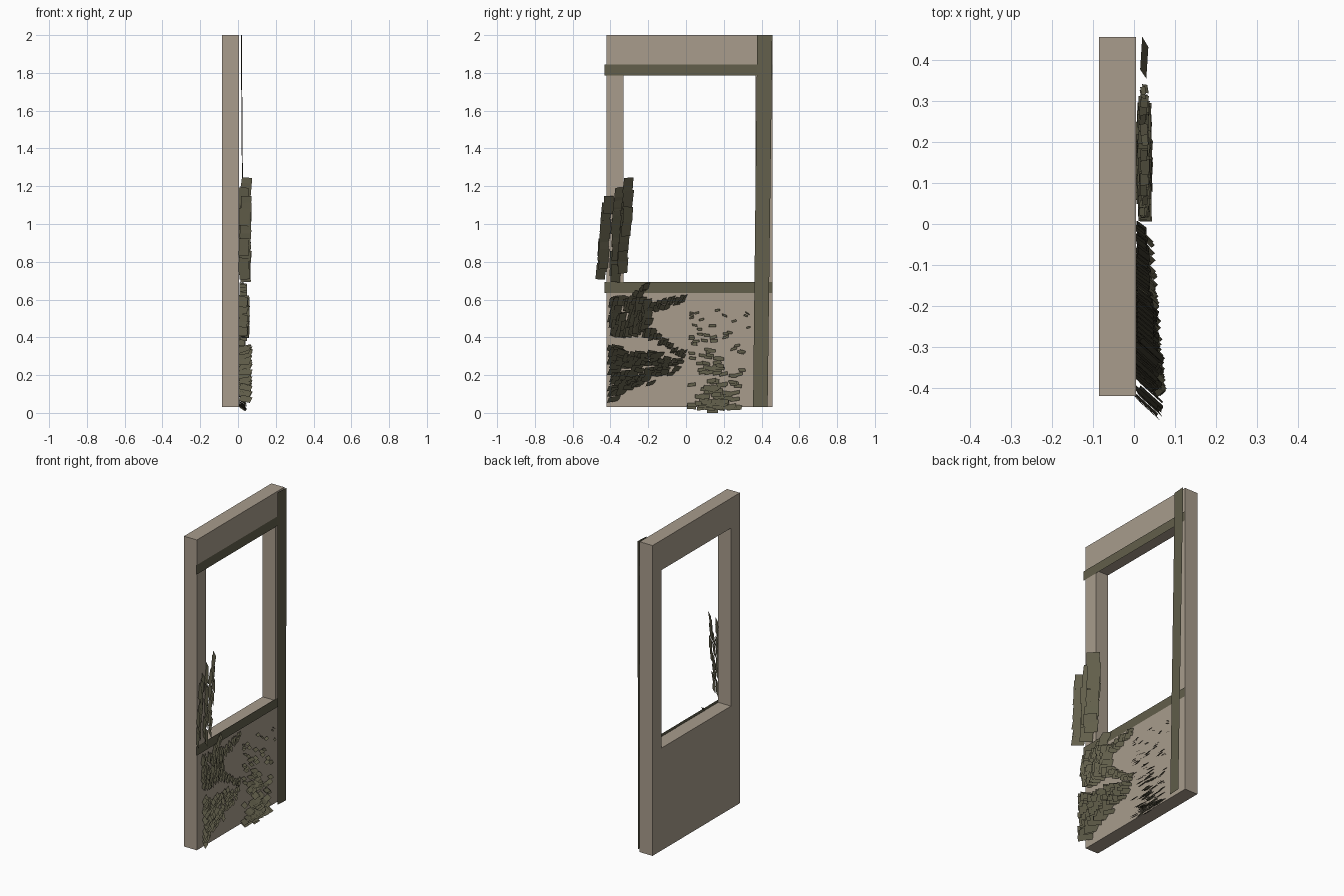
import bpy, bmesh, math, random
from mathutils import Vector

if "Cube" in bpy.data.objects:
    bpy.data.objects.remove(bpy.data.objects["Cube"])

rng = random.Random(7)


def material(name, rgb):
    m = bpy.data.materials.new(name)
    m.diffuse_color = (*rgb, 1)
    m.use_nodes = True
    m.node_tree.nodes["Principled BSDF"].inputs["Base Color"].default_value = m.diffuse_color
    return m


STONE = material("warm_plaster", (0.392, 0.333, 0.262))
MOSS = material("olive_leaf", (0.122, 0.114, 0.070))


def finish(name, bm, mat):
    me = bpy.data.meshes.new(name)
    bm.to_mesh(me)
    bm.free()
    me.materials.append(mat)
    ob = bpy.data.objects.new(name, me)
    bpy.context.collection.objects.link(ob)
    return ob


def quad(bm, pts):
    bm.faces.new([bm.verts.new(p) for p in pts])


def card(bm, c, a, b):
    """Flat leaf card centred at c with edge vectors a and b."""
    c, a, b = Vector(c), Vector(a) / 2, Vector(b) / 2
    quad(bm, [c - a - b, c + a - b, c + a + b, c - a + b])


def jit(s):
    return rng.uniform(-s, s)


# Wall panel with a window opening
bm = bmesh.new()


def ring(x, y0, y1, z0, z1):
    return [bm.verts.new((x, y, z)) for y, z in ((y0, z0), (y1, z0), (y1, z1), (y0, z1))]


outer, inner = (-0.42, 0.457, 0.03, 2.0), (-0.33, 0.367, 0.68, 1.81)
loops = [ring(0.005, *outer), ring(0.005, *inner), ring(-0.085, *inner), ring(-0.085, *outer)]
for k in range(4):
    p, q = loops[k], loops[(k + 1) % 4]
    for i in range(4):
        j = (i + 1) % 4
        bm.faces.new((p[i], p[j], q[j], q[i]))
bmesh.ops.recalc_face_normals(bm, faces=bm.faces)
finish("wall_panel", bm, STONE)

# Ivy strips: two across, one leaning upright
for name, z0, z1 in (("lower_ivy_strip", 0.635, 0.693), ("upper_ivy_strip", 1.785, 1.845)):
    bm = bmesh.new()
    quad(bm, [(0.01, -0.432, z0), (0.01, 0.457, z0), (0.01, 0.457, z1), (0.01, -0.432, z1)])
    finish(name, bm, MOSS)
bm = bmesh.new()
quad(bm, [(0.030, 0.355, 0.03), (0.035, 0.432, 0.03), (0.020, 0.457, 2.0), (0.015, 0.377, 2.0)])
finish("upright_ivy_strip", bm, MOSS)

# Large leaf cards on the left jamb, in three columns
bm = bmesh.new()
for y, z0, z1 in ((-0.43, 0.75, 1.10), (-0.365, 0.74, 1.14), (-0.318, 0.78, 1.205)):
    n = 12
    for i in range(n):
        z = z0 + (z1 - z0) * i / (n - 1)
        card(bm, (0.036 + jit(0.009), y + 0.03 * (i / n - 0.5) + jit(0.008), z),
             (0.055, -0.050, jit(0.006)), (jit(0.008), 0.008 + jit(0.005), 0.09 + jit(0.015)))
finish("jamb_leaves", bm, MOSS)

# Middle fan: dense clump on the left with two thin arms reaching right
bm = bmesh.new()
for i in range(95):
    t = rng.random()
    card(bm, (0.03 + jit(0.008), -0.395 + 0.2 * t, 0.51 + jit(0.09)),
         (0.046, -0.038, jit(0.012)), (jit(0.005), 0.009, 0.042 + jit(0.012)))
for z_end in (0.61, 0.31):
    for i in range(36):
        t = i / 35
        s = 1 - 0.5 * t
        card(bm, (0.027 - 0.008 * t + jit(0.005), -0.29 + 0.285 * t, 0.5 + (z_end - 0.5) * t ** 0.8 + jit(0.03 * s)),
             (0.045 * s, -0.034 * s, jit(0.01)), (0, 0.009, 0.038 * s))
for i in range(10):
    t = i / 9
    card(bm, (0.027, -0.32 + 0.11 * t, 0.57 + 0.09 * t + jit(0.015)),
         (0.04, -0.034, jit(0.01)), (0, 0.01, 0.035))
finish("middle_leaves", bm, MOSS)

# Lower left fan: cards tipped outward, spreading from the left edge
bm = bmesh.new()
for i in range(125):
    t = rng.random() ** 1.4
    y = -0.385 + 0.36 * t
    s = 1 - 0.45 * t
    z = 0.06 + 0.17 * t + rng.random() * (0.29 - 0.22 * t)
    slope = (z - 0.2) * 0.13 + jit(0.012)
    card(bm, (0.037 - 0.014 * t + jit(0.006), y, z),
         (0.062 * s, -0.062 * s, slope * s), (0.014 * s, 0.012 * s, 0.029 * s))
finish("lower_left_leaves", bm, MOSS)

# Lower middle clump: shingle-like cards sloping down, thinning upward
bm = bmesh.new()
for i in range(130):
    h = rng.random() ** 1.6
    z = 0.025 + 0.52 * h
    y = 0.165 - 0.04 * h + rng.gauss(0, 0.062 + 0.05 * h)
    y = min(max(y, 0.03), 0.33)
    s = 1 - 0.5 * h - 1.2 * abs(y - 0.15)
    s = max(s, 0.35)
    card(bm, (0.024 + jit(0.005), y, z),
         (jit(0.004), 0.056 * s, jit(0.01)), (0.034 * s, jit(0.004), -0.024 * s))
card(bm, (0.022, 0.14, 0.01), (0, 0.06, 0), (0.03, 0, -0.02))
finish("lower_middle_leaves", bm, MOSS)
